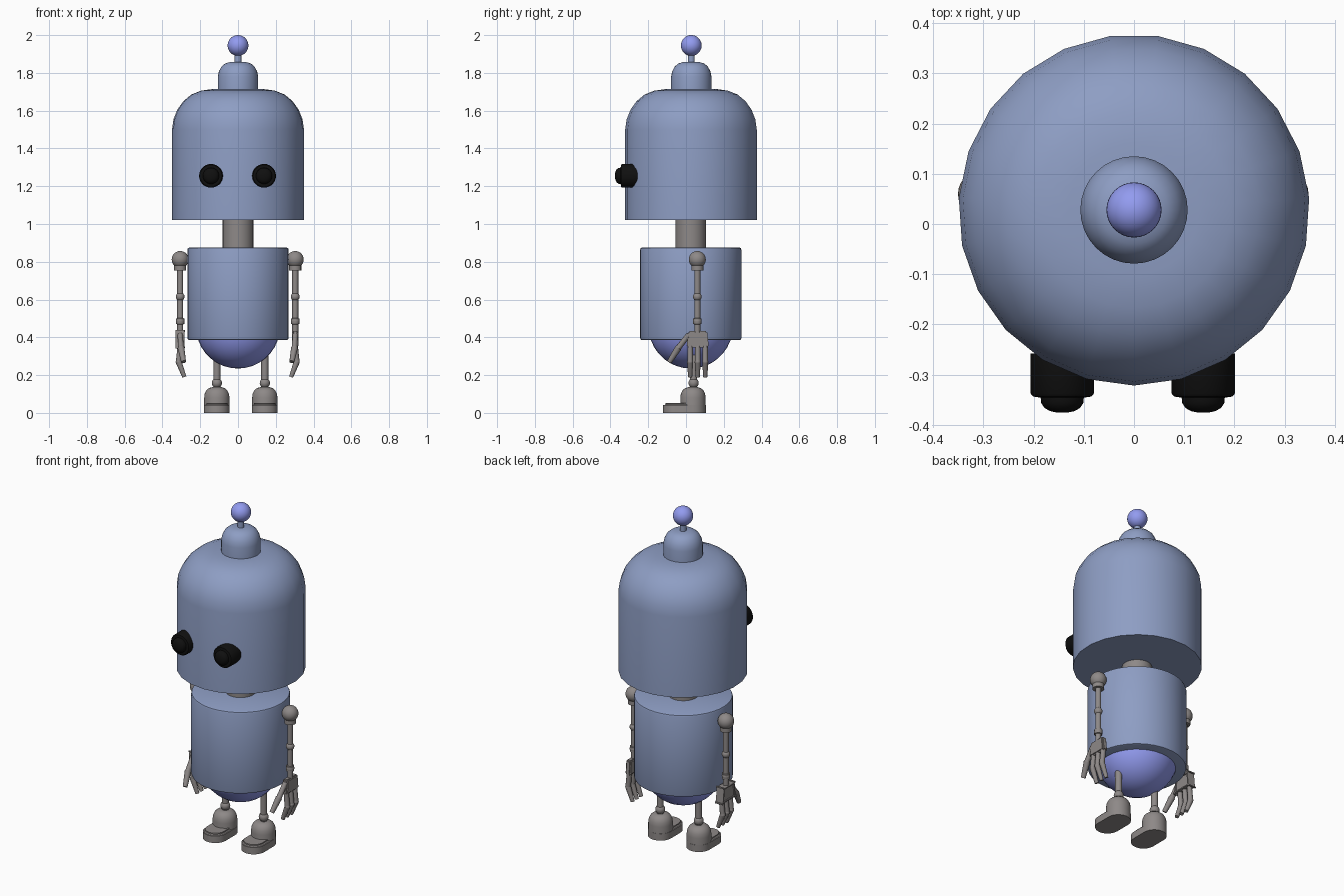
import bpy, bmesh, math
from mathutils import Vector

if "Cube" in bpy.data.objects:
    bpy.data.objects.remove(bpy.data.objects["Cube"])


def material(name, rgb):
    m = bpy.data.materials.new(name)
    m.diffuse_color = (*rgb, 1)
    m.use_nodes = True
    m.node_tree.nodes["Principled BSDF"].inputs["Base Color"].default_value = m.diffuse_color
    return m


BLUE = material("steel_blue", (0.27, 0.34, 0.55))
VIOLET = material("violet", (0.29, 0.33, 0.87))
BLACK = material("black", (0.005, 0.005, 0.005))
GREY = material("warm_grey", (0.27, 0.25, 0.245))


def finish(name, bm, mat, angle=40):
    bmesh.ops.recalc_face_normals(bm, faces=bm.faces[:])
    me = bpy.data.meshes.new(name)
    bm.to_mesh(me)
    bm.free()
    ob = bpy.data.objects.new(name, me)
    bpy.context.collection.objects.link(ob)
    me.materials.append(mat)
    bpy.ops.object.select_all(action='DESELECT')
    ob.select_set(True)
    bpy.context.view_layer.objects.active = ob
    bpy.ops.object.shade_smooth_by_angle(angle=math.radians(angle))
    return ob


def add_lathe(bm, profile, base, axis=(0, 0, 1), n=32):
    """Revolve (radius, height) points about an axis through base; cap both ends."""
    q = Vector((0, 0, 1)).rotation_difference(Vector(axis))
    rings = []
    for r, h in profile:
        ring = []
        for i in range(n):
            a = 2 * math.pi * i / n - math.pi / 2
            ring.append(bm.verts.new(Vector(base) + q @ Vector((r * math.cos(a), r * math.sin(a), h))))
        rings.append(ring)
    for lo, hi in zip(rings, rings[1:]):
        for i in range(n):
            j = (i + 1) % n
            bm.faces.new((lo[i], lo[j], hi[j], hi[i]))
    bm.faces.new(rings[0][::-1])
    bm.faces.new(rings[-1])


def lathe(name, profile, base, mat, axis=(0, 0, 1), n=32):
    bm = bmesh.new()
    add_lathe(bm, profile, base, axis, n)
    return finish(name, bm, mat)


def add_rod(bm, a, b, r1, r2=None, n=16):
    d = Vector(b) - Vector(a)
    add_lathe(bm, [(r1, 0), (r1 if r2 is None else r2, d.length)], a, d.normalized(), n)


def add_ball(bm, c, r, u=20, v=12):
    new = bmesh.ops.create_uvsphere(bm, u_segments=u, v_segments=v, radius=r)["verts"]
    bmesh.ops.translate(bm, verts=new, vec=c)


def ball(name, c, r, mat, u=32, v=18):
    bm = bmesh.new()
    add_ball(bm, c, r, u, v)
    return finish(name, bm, mat)


# head, cap and antenna
lathe("head", [(0.35, 1.02), (0.35, 1.50), (0.342, 1.555), (0.322, 1.605), (0.29, 1.65),
               (0.248, 1.685), (0.195, 1.706), (0.13, 1.715)], (0, 0.028, 0), BLUE, n=23)
lathe("head_cap", [(0.107, 1.69), (0.107, 1.78), (0.101, 1.808), (0.088, 1.833),
                   (0.068, 1.85), (0.04, 1.858)], (0, 0.028, 0), BLUE)
lathe("antenna_stem", [(0.018, 1.85), (0.018, 1.91)], (0, 0.028, 0), BLUE, n=16)
ball("antenna_ball", (0, 0.028, 1.945), 0.055, VIOLET)

# eyes: black barrel with a smaller domed lens
for side, x in (("left", 0.138), ("right", -0.143)):
    lathe(side + "_eye", [(0.063, 0), (0.063, 0.08), (0.058, 0.086), (0.043, 0.088), (0.042, 0.099),
                          (0.035, 0.109), (0.024, 0.115), (0.01, 0.118)],
          (x, -0.258, 1.255), BLACK, axis=(0, -1, 0), n=28)

# neck, torso and rounded hip
lathe("neck", [(0.081, 0.875), (0.081, 1.03)], (0, 0.025, 0), GREY)
lathe("torso", [(0.258, 0.385), (0.265, 0.388), (0.268, 0.396), (0.268, 0.864), (0.265, 0.872),
                (0.258, 0.875)], (0, 0.025, 0), BLUE, n=40)
ball("hip_bowl", (0, 0.025, 0.458), 0.223, VIOLET)

# arms: shoulder, jointed rods, palm, three fingers and a thumb
for side, s, x in (("left", 1, 0.303), ("right", -1, -0.306)):
    def P(dx, y, z):
        return (x + s * dx, y, z)

    ball(side + "_shoulder", P(0, 0.06, 0.812), 0.045, GREY, 24, 14)
    bm = bmesh.new()
    add_rod(bm, P(0, 0.06, 0.79), P(0, 0.06, 0.755), 0.032)
    add_rod(bm, P(0, 0.06, 0.77), P(0, 0.06, 0.42), 0.016)
    for z in (0.615, 0.485):
        add_ball(bm, P(0, 0.06, z), 0.023)
    add_rod(bm, P(0, 0.06, 0.50), P(0, 0.06, 0.47), 0.022)
    finish(side + "_arm", bm, GREY)

    bm = bmesh.new()
    palm = bmesh.ops.create_cube(bm, size=1)["verts"]
    for v in palm:
        wide = 0.118 if v.co.z < 0 else 0.10
        v.co = P(v.co.x * 0.034, 0.062 + v.co.y * wide, 0.39 + v.co.z * 0.085)
    bmesh.ops.bevel(bm, geom=bm.edges[:], offset=0.007, segments=2, affect='EDGES')
    finish(side + "_palm", bm, GREY)

    for k, y in enumerate((0.022, 0.062, 0.102)):
        bm = bmesh.new()
        pts = [P(0, y, 0.355), P(0.008, y, 0.27), P(-0.022, y, 0.19)]
        add_rod(bm, pts[0], pts[1], 0.014, 0.015, 12)
        add_ball(bm, pts[1], 0.016, 12, 8)
        add_rod(bm, pts[1], pts[2], 0.016, 0.011, 12)
        finish(f"{side}_finger_{k + 1}", bm, GREY)

    bm = bmesh.new()
    pts = [P(0, 0.015, 0.415), P(-0.004, -0.04, 0.345), P(-0.018, -0.088, 0.27)]
    add_rod(bm, pts[0], pts[1], 0.014, 0.015, 12)
    add_ball(bm, pts[1], 0.016, 12, 8)
    add_rod(bm, pts[1], pts[2], 0.018, 0.013, 12)
    finish(side + "_thumb", bm, GREY)

# legs and feet
for side, x in (("left", 0.142), ("right", -0.112)):
    bm = bmesh.new()
    add_rod(bm, (x, 0.04, 0.12), (x, 0.04, 0.36), 0.019)
    add_ball(bm, (x, 0.04, 0.158), 0.027)
    finish(side + "_leg", bm, GREY)
    lathe(side + "_heel", [(0.067, 0), (0.067, 0.08), (0.064, 0.102), (0.055, 0.12), (0.042, 0.131),
                           (0.026, 0.136)], (x, 0.037, 0), GREY)

    # stadium-shaped sole with a softened upper edge
    bm = bmesh.new()
    loop = []
    for i in range(34):
        a = math.pi * (i if i < 17 else i - 1) / 16
        cy = 0.037 if i < 17 else -0.053
        loop.append(bm.verts.new((x + 0.068 * math.cos(a), cy + 0.068 * math.sin(a), 0)))
    f = bm.faces.new(loop)
    up = bmesh.ops.extrude_face_region(bm, geom=[f])["geom"]
    top = [g for g in up if isinstance(g, bmesh.types.BMVert)]
    bmesh.ops.translate(bm, verts=top, vec=(0, 0, 0.053))
    rim = [e for e in bm.edges if all(v in top for v in e.verts)]
    bmesh.ops.bevel(bm, geom=rim, offset=0.012, segments=3, affect='EDGES')
    finish(side + "_sole", bm, GREY)
